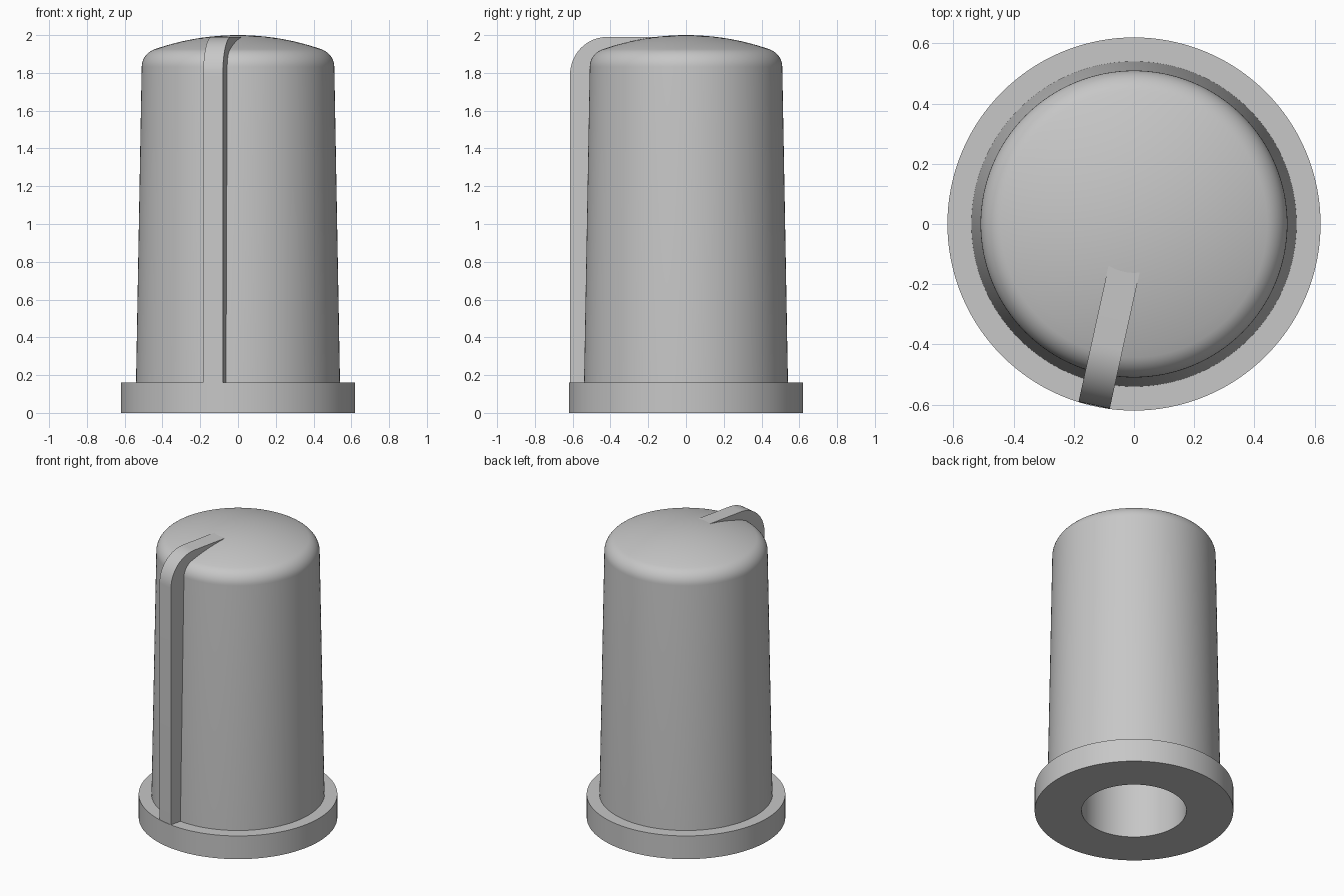
import bpy, bmesh, math
from mathutils import Vector, Matrix

cube = bpy.data.objects.get("Cube")
if cube:
    bpy.data.objects.remove(cube)

grey = bpy.data.materials.new("plain grey")
grey.use_nodes = True
colour = (0.57, 0.57, 0.57, 1)
grey.diffuse_color = colour
grey.node_tree.nodes["Principled BSDF"].inputs["Base Color"].default_value = colour


def arc(cx, cz, radius, start, end, steps):
    """Points on an arc in the radius/height plane, angles in degrees."""
    angles = [math.radians(start + (end - start) * i / steps) for i in range(steps + 1)]
    return [(cx + radius * math.cos(a), cz + radius * math.sin(a)) for a in angles]


def finish(name, bm):
    bmesh.ops.recalc_face_normals(bm, faces=bm.faces)
    mesh = bpy.data.meshes.new(name)
    bm.to_mesh(mesh)
    bm.free()
    mesh.materials.append(grey)
    obj = bpy.data.objects.new(name, mesh)
    bpy.context.collection.objects.link(obj)
    bpy.ops.object.select_all(action='DESELECT')
    obj.select_set(True)
    bpy.context.view_layer.objects.active = obj
    bpy.ops.object.shade_smooth_by_angle(angle=math.radians(30))
    return obj


def lathe(name, profile, segments=128):
    bm = bmesh.new()
    verts = [bm.verts.new((r, 0, z)) for r, z in profile]
    edges = [bm.edges.new(pair) for pair in zip(verts, verts[1:])]
    bmesh.ops.spin(bm, geom=verts + edges, cent=(0, 0, 0), axis=(0, 0, 1),
                   angle=math.tau, steps=segments, use_duplicate=False)
    bmesh.ops.remove_doubles(bm, verts=bm.verts, dist=0.0005)
    return finish(name, bm)


# Knob body: blind shaft bore, base flange, tapered wall, rounded shoulder, shallow dome
dome_radius = 1.336
shoulder_x, shoulder_z, shoulder_radius = 0.41, 1.83, 0.1
dome_z = 2 - dome_radius
tangent = math.degrees(math.atan2(shoulder_z - dome_z, shoulder_x))
bore_and_flange = [(0, 1.4), (0.327, 1.4), (0.327, 0), (0.62, 0), (0.62, 0.16), (0.54, 0.16)]
shoulder = arc(shoulder_x, shoulder_z, shoulder_radius, 1, tangent, 10)
dome = arc(0, dome_z, dome_radius, tangent, 90, 12)[1:]
lathe("knob_body", bore_and_flange + shoulder + dome)

# Pointer rib: flush with the flange, rounding over onto the dome
rib_width, rib_outer, rib_top, rib_bend = 0.106, 0.617, 1.99, 0.2
outline = [(0.45, 0.1), (rib_outer, 0.1)]
outline += arc(rib_outer - rib_bend, rib_top - rib_bend, rib_bend, 0, 90, 14)
outline += [(0.1, rib_top), (0.1, 1.7), (0.45, 1.7)]
bm = bmesh.new()
side = bm.faces.new([bm.verts.new((-rib_width / 2, -r, z)) for r, z in outline])
extruded = bmesh.ops.extrude_face_region(bm, geom=[side], use_keep_orig=True)
moved = [v for v in extruded["geom"] if isinstance(v, bmesh.types.BMVert)]
bmesh.ops.translate(bm, verts=moved, vec=Vector((rib_width, 0, 0)))
bmesh.ops.rotate(bm, verts=bm.verts, cent=(0, 0, 0),
                 matrix=Matrix.Rotation(math.radians(-12.4), 3, 'Z'))
finish("pointer_rib", bm)
